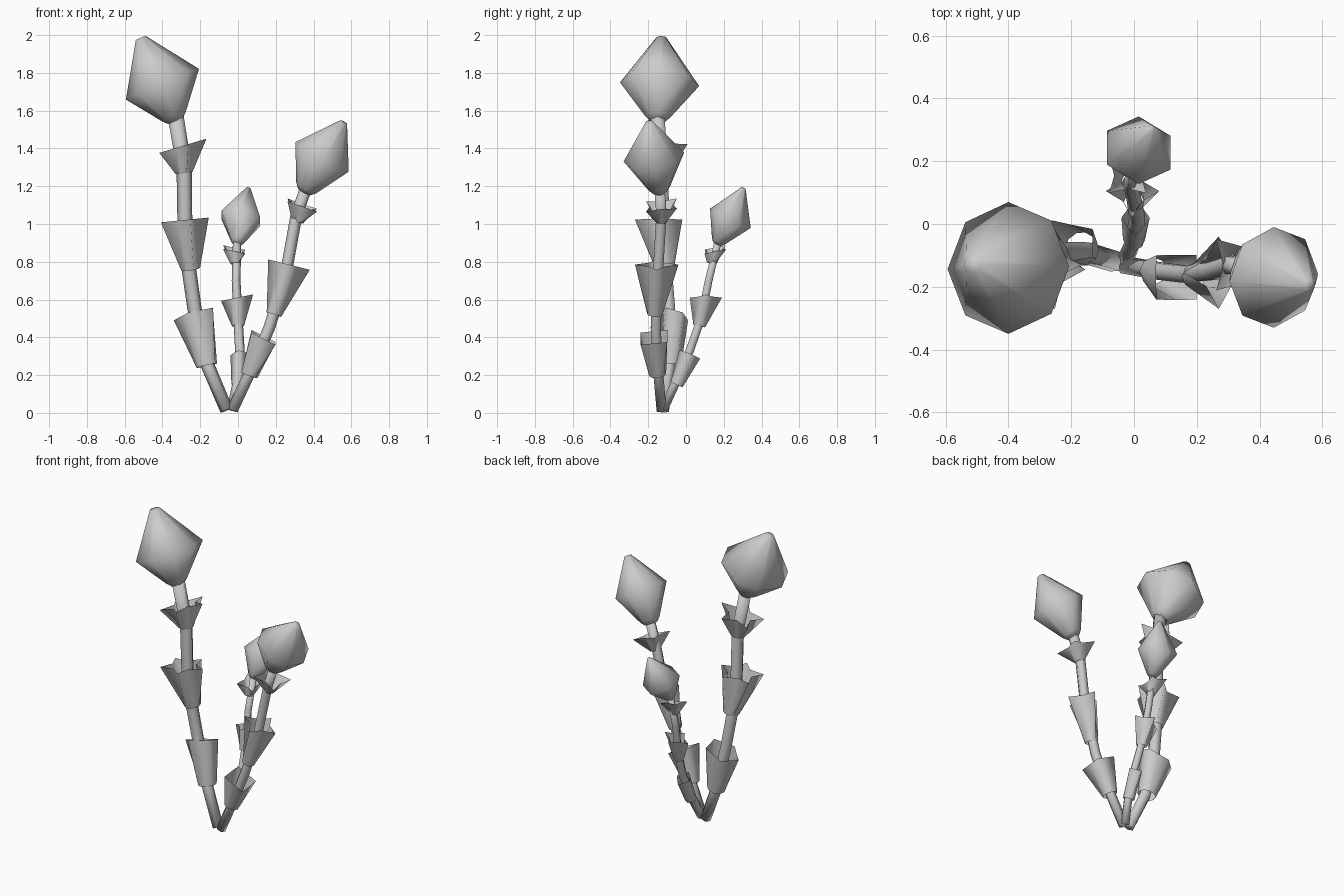
import bpy, bmesh, math
from mathutils import Vector

if "Cube" in bpy.data.objects:
    bpy.data.objects.remove(bpy.data.objects["Cube"])


def make_object(name, rings, cap=True):
    """Loft equal-length rings of points into one smooth mesh."""
    bm = bmesh.new()
    loops = [[bm.verts.new(p) for p in r] for r in rings]
    n = len(loops[0])
    for a, b in zip(loops, loops[1:]):
        for i in range(n):
            j = (i + 1) % n
            bm.faces.new((a[i], a[j], b[j], b[i]))
    if cap:
        bm.faces.new(loops[0][::-1])
        bm.faces.new(loops[-1])
    for f in bm.faces:
        f.smooth = True
    me = bpy.data.meshes.new(name)
    bm.to_mesh(me)
    bm.free()
    ob = bpy.data.objects.new(name, me)
    bpy.context.collection.objects.link(ob)


def ring(centre, axis, radius, sides, twist=0.0):
    d = Vector(axis).normalized()
    u = (Vector((1, 0, 0)) - d * d.x).normalized()
    v = d.cross(u)
    angles = [twist + math.tau * i / sides for i in range(sides)]
    return [Vector(centre) + radius * (u * math.cos(a) + v * math.sin(a)) for a in angles]


def stem(name, path, r0, r1):
    pts = [Vector(p) for p in path]
    rings = []
    for i, p in enumerate(pts):
        d = pts[min(i + 1, len(pts) - 1)] - pts[max(i - 1, 0)]
        rings.append(ring(p, d, r0 + (r1 - r0) * i / (len(pts) - 1), 6))
    make_object(name, rings)


def sheath(name, base, centre, rx, ry, slope_x, slope_y, r, twist=0.0, points=4, dip=0.52):
    """Open flared leaf collar: slanted star rim with pointed leaf tips."""
    c = Vector(centre)
    rim = []
    for i in range(points * 2):
        a = twist + math.pi * i / points
        k = dip if i % 2 else 1.0
        dx, dy = k * rx * math.cos(a), k * ry * math.sin(a)
        rim.append(c + Vector((dx, dy, slope_x * dx + slope_y * dy)))
    make_object(name, [ring(base, c - Vector(base), r, points * 2, twist), rim], cap=False)


def bud(name, neck, middle, tip, r_neck, r_mid, r_tip, sides, twist=0.0):
    neck, middle, tip = Vector(neck), Vector(middle), Vector(tip)
    d = tip - neck
    make_object(name, [ring(neck, d, r_neck, sides, twist),
                       ring(neck.lerp(middle, 0.12), d, r_neck * 1.6, sides, twist),
                       ring(middle, d, r_mid, sides, twist),
                       ring(tip, d, r_tip, sides, twist)])


Q = math.pi / 4

# Tall left stalk
stem("tall_stem", [(-0.06, -0.12, 0.015), (-0.16, -0.09, 0.25), (-0.23, -0.09, 0.55),
                   (-0.28, -0.12, 0.9), (-0.285, -0.13, 1.3), (-0.33, -0.15, 1.57)], 0.035, 0.042)
sheath("tall_sheath_low", (-0.165, -0.08, 0.25), (-0.225, -0.06, 0.52), 0.115, 0.075, 0.26, -0.3, 0.055, math.pi, 5, 0.8)
sheath("tall_sheath_mid", (-0.25, -0.11, 0.76), (-0.295, -0.145, 1.02), 0.14, 0.132, 0.1, 0, 0.05, 0, 5, 0.55)
sheath("tall_sheath_high", (-0.285, -0.13, 1.27), (-0.305, -0.13, 1.41), 0.138, 0.145, 0.3, 0, 0.045, 0, 5, 0.5)
bud("tall_bud", (-0.33, -0.15, 1.545), (-0.4, -0.14, 1.74), (-0.515, -0.13, 1.985), 0.042, 0.21, 0.028, 8)

# Middle-height right stalk
stem("right_stem", [(-0.03, -0.13, 0.015), (0.08, -0.15, 0.25), (0.165, -0.16, 0.45),
                    (0.25, -0.15, 0.72), (0.31, -0.13, 1.05), (0.36, -0.14, 1.19)], 0.03, 0.032)
sheath("right_sheath_low", (0.06, -0.15, 0.2), (0.135, -0.17, 0.4), 0.09, 0.1, -0.5, 0.1, 0.045, Q, 4, 0.72)
sheath("right_sheath_mid", (0.19, -0.165, 0.52), (0.27, -0.155, 0.785), 0.11, 0.115, -0.25, 0, 0.04)
sheath("right_sheath_high", (0.315, -0.13, 1.01), (0.34, -0.13, 1.10), 0.11, 0.115, -0.35, 0.1, 0.03, Q)
bud("right_bud", (0.35, -0.14, 1.17), (0.445, -0.17, 1.355), (0.56, -0.195, 1.54), 0.038, 0.162, 0.02, 8)

# Short back stalk
stem("back_stem", [(-0.03, -0.12, 0.02), (0.0, -0.05, 0.17), (0.01, 0.02, 0.33),
                   (0.0, 0.08, 0.5), (-0.01, 0.12, 0.7), (-0.005, 0.17, 0.91)], 0.028, 0.022)
sheath("back_sheath_low", (0.0, -0.05, 0.15), (0.005, 0.02, 0.31), 0.045, 0.055, 0.1, -0.4, 0.035, 0, 4, 0.75)
sheath("back_sheath_mid", (0.0, 0.07, 0.46), (-0.005, 0.105, 0.61), 0.085, 0.085, 0.2, 0, 0.032)
sheath("back_sheath_high", (-0.015, 0.135, 0.79), (-0.02, 0.155, 0.865), 0.083, 0.08, -0.2, 0.2, 0.025, Q)
bud("back_bud", (-0.005, 0.165, 0.895), (0.015, 0.235, 1.03), (0.055, 0.305, 1.19), 0.025, 0.119, 0.012, 6, math.pi / 6)
